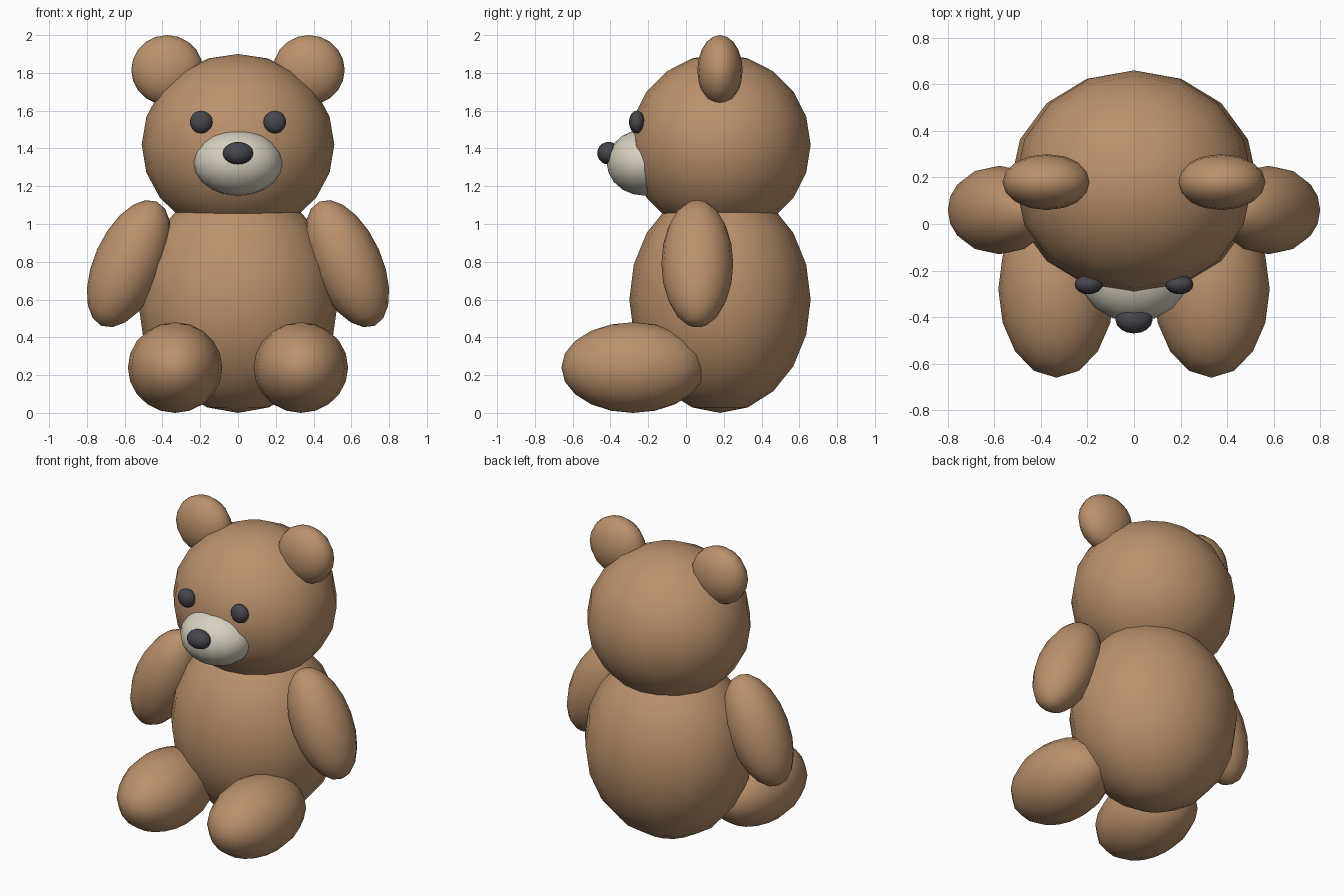
import bpy
import math

default = bpy.data.objects.get("Cube")
if default:
    bpy.data.objects.remove(default, do_unlink=True)


def material(name, rgb):
    mat = bpy.data.materials.new(name)
    mat.use_nodes = True
    color = (*rgb, 1.0)
    mat.diffuse_color = color
    mat.node_tree.nodes["Principled BSDF"].inputs["Base Color"].default_value = color
    return mat


brown = material("brown fur", (0.50, 0.285, 0.15))
cream = material("cream muzzle", (0.68, 0.63, 0.53))
dark = material("dark button", (0.06, 0.06, 0.075))


def ellipsoid(name, center, radii, mat, tilt=0.0):
    """Smooth low-poly sphere stretched to radii, leaning about y by tilt degrees."""
    bpy.ops.mesh.primitive_uv_sphere_add(
        segments=16, ring_count=10, radius=1, location=center,
        rotation=(0, math.radians(tilt), 0))
    obj = bpy.context.object
    obj.name = name
    obj.scale = radii
    obj.data.materials.append(mat)
    bpy.ops.object.shade_smooth()
    return obj


# Torso, head and face
ellipsoid("body", (0, 0.18, 0.6), (0.53, 0.48, 0.6), brown)
ellipsoid("head", (0, 0.18, 1.42), (0.51, 0.48, 0.48), brown)
ellipsoid("muzzle", (0, -0.22, 1.325), (0.235, 0.2, 0.175), cream)
ellipsoid("nose", (0, -0.41, 1.375), (0.08, 0.06, 0.06), dark)

# Paired parts, left is +x
for side, s in (("left", 1), ("right", -1)):
    ellipsoid(f"{side}_ear", (s * 0.375, 0.18, 1.815), (0.19, 0.12, 0.185), brown)
    ellipsoid(f"{side}_eye", (s * 0.195, -0.26, 1.54), (0.06, 0.042, 0.06), dark)
    ellipsoid(f"{side}_arm", (s * 0.577, 0.06, 0.79), (0.185, 0.19, 0.36), brown, -s * 24)
    ellipsoid(f"{side}_leg", (s * 0.333, -0.28, 0.24), (0.25, 0.38, 0.24), brown)
